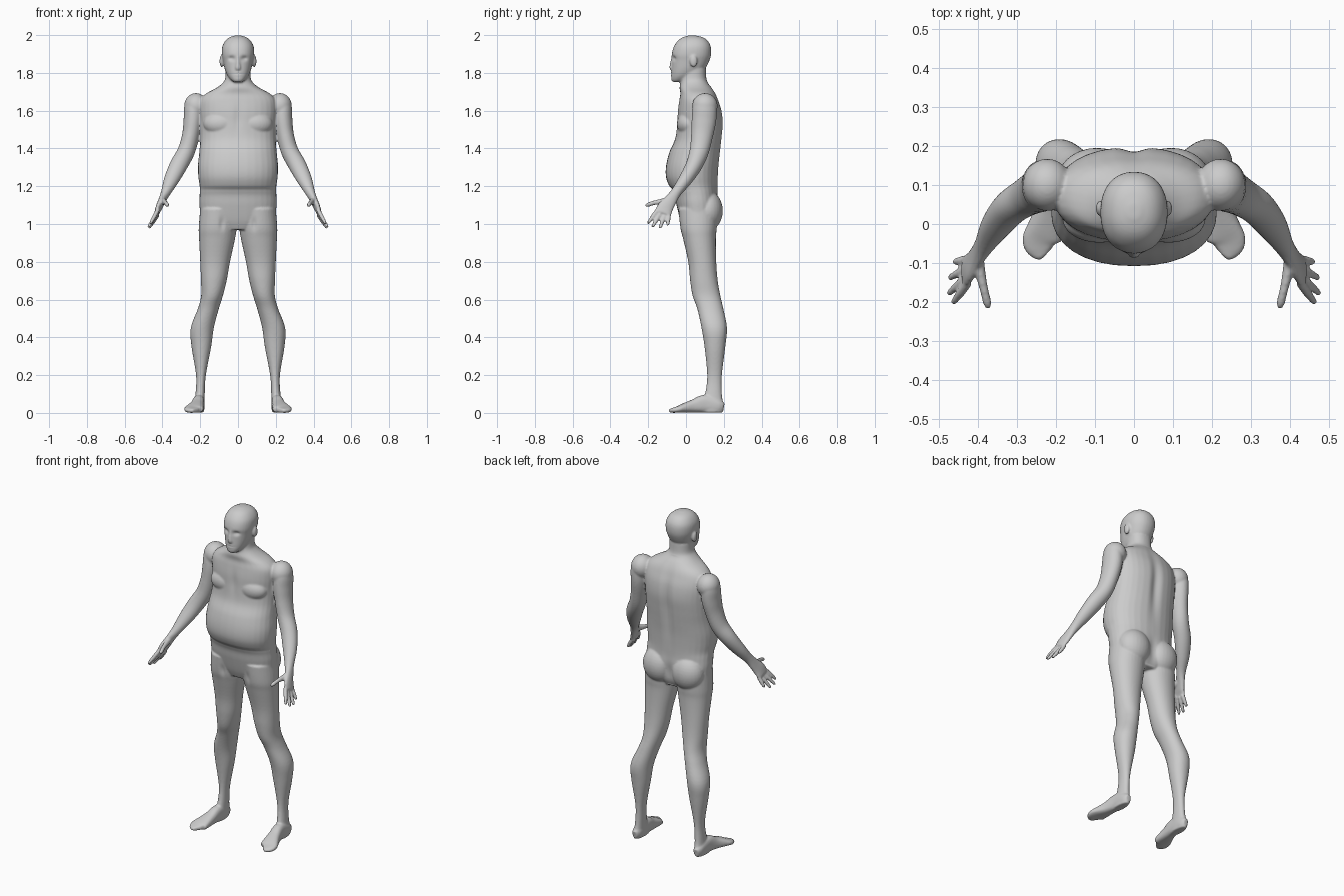
import bpy, bmesh, math
from mathutils import Vector, Matrix

SEG = 32
bm = bmesh.new()

def smooth_rows(rows, steps=5):
    """Catmull-Rom interpolation of parameter rows."""
    out, n = [], len(rows)
    for i in range(n - 1):
        p = [rows[max(i - 1, 0)], rows[i], rows[i + 1], rows[min(i + 2, n - 1)]]
        for k in range(steps):
            t = k / steps
            out.append([b + .5 * t * (c - a + t * (2*a - 5*b + 4*c - d + t * (3*(b - c) + d - a)))
                        for a, b, c, d in zip(*p)])
    return out + [list(rows[-1])]

def skin(rings, s=1):
    """Closed surface through rings of points; s = -1 mirrors it."""
    vs = [[bm.verts.new((p[0] * s, p[1], p[2])) for p in r] for r in rings]
    faces = [bm.faces.new(vs[0]), bm.faces.new(vs[-1])]
    for a, b in zip(vs, vs[1:]):
        for i in range(len(a)):
            j = (i + 1) % len(a)
            faces.append(bm.faces.new((a[i], a[j], b[j], b[i])))
    bmesh.ops.recalc_face_normals(bm, faces=faces)

def unit(n):
    """Superellipse outline with exponent n."""
    for i in range(SEG):
        c, q = math.cos(2*math.pi*i/SEG), math.sin(2*math.pi*i/SEG)
        yield math.copysign(abs(c)**(2/n), c), math.copysign(abs(q)**(2/n), q)

def stack(rows, n=2.2, s=1):
    """Horizontal sections: z, x0, x1, y0, y1."""
    skin([[((x0+x1)/2 + u*(x1-x0)/2, (y0+y1)/2 + v*(y1-y0)/2, z) for u, v in unit(n)]
          for z, x0, x1, y0, y1 in smooth_rows(rows)], s)

def tube(rows, s=1, ref=(1, 0, 0), n=2):
    """Sections across a path: x, y, z, half width along ref, other half width."""
    rows = smooth_rows(rows)
    rings = []
    for i, r in enumerate(rows):
        t = (Vector(rows[min(i+1, len(rows)-1)][:3]) - Vector(rows[max(i-1, 0)][:3])).normalized()
        a = Vector(ref)
        a = (a - t * a.dot(t)).normalized()
        b = t.cross(a)
        rings.append([Vector(r[:3]) + a*u*r[3] + b*v*r[4] for u, v in unit(n)])
    skin(rings, s)

def ball(c, r, s=1):
    m = Matrix.Translation((c[0]*s, c[1], c[2])) @ Matrix.Diagonal((*r, 1))
    bmesh.ops.create_uvsphere(bm, u_segments=28, v_segments=18, radius=1, matrix=m)

# Torso and neck: z, half width, front, back
torso = [(.97, .12, -.01, .14), (1.02, .19, -.03, .165), (1.1, .204, -.05, .172), (1.16, .203, -.062, .168),
         (1.2, .203, -.088, .168), (1.25, .21, -.106, .17), (1.31, .212, -.105, .174), (1.38, .205, -.088, .182),
         (1.45, .2, -.058, .19), (1.53, .2, -.048, .197), (1.6, .205, -.044, .19), (1.655, .2, -.036, .172),
         (1.69, .17, -.03, .157), (1.72, .115, -.034, .138), (1.745, .083, -.03, .118), (1.77, .068, -.028, .108),
         (1.82, .065, -.02, .105)]
stack([(z, -w, w, f, b) for z, w, f, b in torso], 2.25)

# Head: z, half width, front, back
head = [(1.752, .022, -.07, -.02), (1.762, .036, -.077, .01), (1.785, .055, -.078, .06), (1.82, .07, -.076, .1),
        (1.865, .08, -.074, .124), (1.9, .086, -.075, .133), (1.94, .083, -.064, .131), (1.97, .067, -.043, .115),
        (1.988, .045, -.018, .09), (1.998, .015, .015, .05)]
stack([(z, -w, w, f, b) for z, w, f, b in head], 2.2)
# Nose and lips
tube([(0, -.068, 1.892, .008, .008), (0, -.074, 1.86, .009, .009), (0, -.077, 1.828, .014, .011),
      (0, -.072, 1.818, .012, .008)])
ball((0, -.072, 1.795), (.022, .01, .009))

for s in (1, -1):
    # Ear, chest muscle, shoulder, buttock
    ball((.086, .04, 1.862), (.012, .02, .032), s)
    ball((.088, .012, 1.53), (.095, .06, .065), s)
    ball((.222, .1, 1.625), (.063, .067, .068), s)
    ball((.095, .115, 1.07), (.1, .08, .105), s)
    # Leg
    stack([(1.08, .004, .2, -.04, .17), (.98, .008, .208, -.03, .163), (.92, .016, .206, -.015, .158),
           (.8, .042, .2, .012, .16), (.7, .06, .196, .022, .168), (.62, .08, .195, .035, .182),
           (.55, .102, .213, .06, .198), (.45, .128, .25, .082, .217), (.35, .142, .246, .098, .208),
           (.2, .17, .222, .112, .19), (.1, .176, .225, .1, .19), (.03, .177, .234, .07, .2),
           (.002, .182, .232, .07, .195)], 2.1, s)
    # Foot: x, y, z, half width, half height
    tube([(.207, .2, .03, .015, .022), (.206, .17, .036, .028, .034), (.208, .1, .048, .031, .047),
          (.216, .04, .036, .036, .035), (.228, -.015, .025, .047, .024), (.236, -.045, .018, .05, .017),
          (.23, -.066, .014, .038, .013), (.222, -.075, .013, .022, .009)], s, n=2.6)
    # Arm and palm
    tube([(.2, .1, 1.655, .04, .045), (.232, .1, 1.625, .05, .062), (.238, .095, 1.55, .05, .065),
          (.25, .085, 1.47, .046, .058), (.274, .07, 1.385, .046, .051), (.315, .042, 1.31, .047, .044),
          (.352, -.003, 1.235, .04, .036), (.382, -.052, 1.168, .026, .028), (.402, -.082, 1.125, .019, .034),
          (.42, -.11, 1.085, .016, .043), (.432, -.122, 1.055, .012, .044)], s)
    # Fingers: knuckle to tip
    for (ky, kz), (tx, ty, tz) in zip([(-.15, 1.075), (-.133, 1.06), (-.112, 1.05), (-.09, 1.052)],
                                      [(.463, -.202, 1.003), (.474, -.178, .984), (.472, -.138, .978), (.46, -.097, .993)]):
        k, t = Vector((.424, ky, kz)), Vector((tx, ty, tz))
        tube([(*k.lerp(t, f), r, r) for f, r in ((0, .011), (.4, .0115), (.8, .0095), (.95, .008), (1.03, .004))], s)
    # Thumb
    tube([(.398, -.085, 1.125, .014, .018), (.392, -.13, 1.118, .013, .016), (.383, -.17, 1.112, .011, .012),
          (.375, -.203, 1.101, .011, .011), (.372, -.216, 1.097, .005, .005)], s)

# Fuse all parts into one skin
me = bpy.data.meshes.new("body_parts")
bm.to_mesh(me)
bm.free()
body = bpy.data.objects.new("body", me)
bpy.context.collection.objects.link(body)
rem = body.modifiers.new("fuse", 'REMESH')
rem.mode, rem.voxel_size = 'VOXEL', .0055
soft = body.modifiers.new("soften", 'SMOOTH')
soft.factor, soft.iterations = .5, 5
fused = bpy.data.meshes.new_from_object(body.evaluated_get(bpy.context.evaluated_depsgraph_get()))
body.modifiers.clear()
body.data = fused

def bump(d, w):
    return math.exp(-(d / w) ** 2)

# Surface details pressed into the skin
for v in fused.vertices:
    x, y, z = v.co
    ax = abs(x)
    if y > .1 and .98 < z < 1.75:      # spine groove, cleft
        v.co.y -= .014 * bump(x, .028) * (bump(z - 1.47, .17) + .8 * bump(z - 1.06, .07))
    if y < 0 and 1.78 < z < 1.95:      # eye sockets, mouth line
        v.co.y += .011 * bump(ax - .034, .017) * bump(z - 1.877, .012)
        v.co.y += .005 * bump(x, .022) * bump(z - 1.795, .004)
    if y < .02 and ax < .2:            # crease under belly, breastbone, navel
        v.co.y += .004 * bump(z - 1.185, .012)
        v.co.y += .006 * bump(x, .02) * bump(z - 1.56, .07)
        if ax < .17 and .85 < z < 1.12:  # groin folds
            v.co.y += .007 * bump(ax - .085, .014) * bump(z - 1.0, .035)

mat = bpy.data.materials.new("plain grey")
mat.diffuse_color = (.6, .6, .6, 1)
fused.materials.clear()
fused.materials.append(mat)
for p in fused.polygons:
    p.use_smooth = True
    p.material_index = 0
